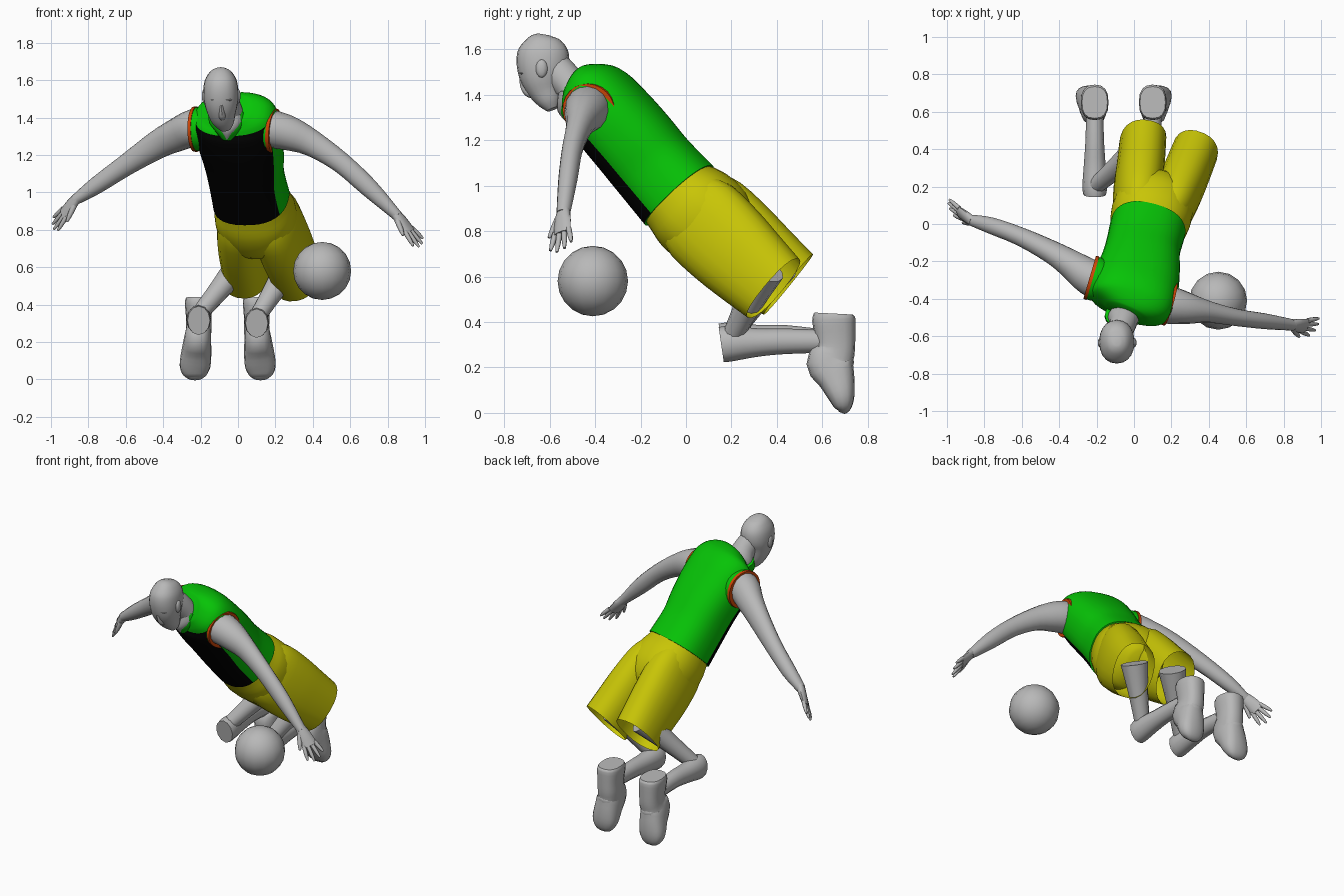
import bpy, bmesh, math
from mathutils import Vector

if "Cube" in bpy.data.objects:
    bpy.data.objects.remove(bpy.data.objects["Cube"])


def material(name, rgb):
    m = bpy.data.materials.new(name)
    m.use_nodes = True
    m.diffuse_color = (*rgb, 1)
    bsdf = next(n for n in m.node_tree.nodes if n.type == 'BSDF_PRINCIPLED')
    bsdf.inputs["Base Color"].default_value = (*rgb, 1)
    return m


GREY = material("grey", (.48, .48, .48))
GREEN = material("green", (.002, .55, .002))
BLACK = material("black", (0, 0, 0))
YELLOW = material("yellow", (.58, .56, .002))
RED = material("orange_red", (.62, .06, .002))

WIDE = Vector((.95, -.28, 0)).normalized()   # across the twisted body
BACK = Vector((.2, .67, .69)).normalized()   # out of the leaning back


def finish(name, bm, mats, rule=None):
    bmesh.ops.recalc_face_normals(bm, faces=bm.faces)
    if rule:
        for i, f in enumerate(bm.faces):
            f.material_index = rule(i)
    me = bpy.data.meshes.new(name)
    bm.to_mesh(me)
    bm.free()
    for m in mats:
        me.materials.append(m)
    me.shade_smooth()
    me.set_sharp_from_angle(angle=math.radians(50))
    ob = bpy.data.objects.new(name, me)
    bpy.context.scene.collection.objects.link(ob)


def smooth_path(rows, steps):
    """Spline through rows of x, y, z, half width, half depth."""
    n, out = len(rows), []
    for i in range(n - 1):
        a, b, c, d = (rows[max(0, min(n - 1, i + k))] for k in (-1, 0, 1, 2))
        for s in range(steps):
            t = s / steps
            out.append([q + .5 * t * (r - p + t * (2*p - 5*q + 4*r - u + t * (3*(q - r) + u - p)))
                        for p, q, r, u in zip(a, b, c, d)])
    return out + [list(rows[-1])]


def loft(name, rows, mats, hint=(1, 0, 0), segs=14, steps=3, power=2, caps=(True, True), rule=None):
    """Skin of elliptical rings along a path; hint gives the width direction."""
    rows = smooth_path(rows, steps)
    pts = [Vector(r[:3]) for r in rows]
    bm, rings = bmesh.new(), []
    for i, r in enumerate(rows):
        t = (pts[min(i + 1, len(pts) - 1)] - pts[max(i - 1, 0)]).normalized()
        d = t.cross(Vector(hint)).normalized()
        w = d.cross(t)
        ring = []
        for k in range(segs):
            a = 2 * math.pi * k / segs
            c, s = (math.copysign(abs(v) ** (2 / power), v) for v in (math.cos(a), math.sin(a)))
            ring.append(bm.verts.new(pts[i] + w * r[3] * c + d * r[4] * s))
        rings.append(ring)
    for p, q in zip(rings, rings[1:]):
        for k in range(segs):
            j = (k + 1) % segs
            bm.faces.new((p[k], p[j], q[j], q[k]))
    for ring, use in zip((rings[0], rings[-1]), caps):
        if use:
            bm.faces.new(ring)
    finish(name, bm, mats, rule)


def ball(name, centre, size, segs=16, rings=10):
    bm = bmesh.new()
    bmesh.ops.create_uvsphere(bm, u_segments=segs, v_segments=rings, radius=1)
    for v in bm.verts:
        v.co = Vector([c + s * p for c, s, p in zip(centre, size, v.co)])
    finish(name, bm, [GREY])


# Jersey: green, with a black front panel of whole rows and columns below the yoke
def jersey_rule(i):
    row, column = divmod(i, 36)
    return 1 if row < 19 and 20 <= column <= 32 else 0


loft("jersey", [(.072, -.03, .957, .203, .195), (.045, -.14, 1.08, .2, .187),
                (.03, -.23, 1.19, .215, .185), (.01, -.32, 1.295, .23, .18),
                (-.01, -.395, 1.385, .23, .165), (-.025, -.445, 1.425, .205, .13),
                (-.04, -.48, 1.445, .11, .085)],
     [GREEN, BLACK], WIDE, segs=36, steps=4, power=2.4, rule=jersey_rule)

# Shorts: hips and two open legs
loft("shorts_hips", [(.068, -.05, .975, .188, .178), (.076, -.02, .945, .198, .19),
                     (.09, .04, .89, .215, .21), (.115, .12, .82, .205, .205),
                     (.13, .18, .77, .15, .165), (.14, .215, .735, .07, .09)],
     [YELLOW], WIDE, segs=28, power=2.3)
for side, rows in (
        ("left", [(.165, .01, .9, .1, .18), (.2, .075, .84, .118, .205), (.245, .185, .735, .128, .202),
                  (.285, .285, .64, .128, .188), (.325, .385, .548, .125, .172)]),
        ("right", [(.005, .035, .915, .105, .18), (.015, .11, .855, .122, .205), (.025, .225, .755, .128, .202),
                   (.037, .335, .66, .125, .188), (.047, .45, .565, .122, .172)])):
    loft("shorts_leg_" + side, rows, [YELLOW], WIDE, segs=22, power=2.3, caps=(True, False))

# Legs and shoes
for side, x, hip, dz in (("left", .1, Vector((.29, .35, .63)), 0),
                         ("right", -.21, Vector((.04, .41, .65)), .015)):
    knee = Vector((x, .2, .33 + dz))
    mid = hip.lerp(knee, .5)
    loft("thigh_" + side, [(*hip, .085, .085), (*mid, .06, .06), (*knee, .045, .045)],
         [GREY], segs=12)
    loft("shin_" + side, [(x, .155, .3 + dz, .06, .078), (x, .2, .305 + dz, .066, .078),
                          (x, .32, .31 + dz, .058, .062), (x, .44, .315 + dz, .05, .056),
                          (x, .62, .315, .045, .05)], [GREY], segs=12)
    toe = math.copysign(.02, x)
    loft("shoe_" + side, [(x, .65, .437, .068, .085), (x, .65, .41, .074, .095),
                          (x, .657, .33, .068, .088), (x, .655, .27, .068, .088),
                          (x + toe * .3, .635, .22, .072, .105), (x + toe * .6, .662, .15, .08, .082),
                          (x + toe, .685, .07, .082, .058), (x + toe, .69, .02, .06, .036),
                          (x + toe, .685, .0, .025, .012)], [GREY], segs=16, power=2.5)


# Arms, armhole trims and hands
def hand(side, wrist, direction, across):
    wrist, d = Vector(wrist), Vector(direction).normalized()
    w = Vector(across)
    w = (w - d * w.dot(d)).normalized()
    loft("palm_" + side, [(*(wrist - d * .02), .03, .026), (*(wrist + d * .04), .042, .023),
                          (*(wrist + d * .11), .046, .016)], [GREY], w, segs=10)
    for i, length in enumerate((.09, .11, .105, .085)):
        o = i - 1.5
        start = wrist + d * .095 + w * o * .024
        end = start + (d + w * o * .16).normalized() * length
        loft(f"finger_{i + 1}_{side}", [(*start, .013, .013), (*start.lerp(end, .6), .012, .011),
                                        (*end, .006, .006)], [GREY], w, segs=8, steps=2)
    start = wrist + d * .02 - w * .025
    end = start + d * .085 - w * .045
    loft("thumb_" + side, [(*start, .018, .016), (*start.lerp(end, .6), .014, .013),
                           (*end, .007, .007)], [GREY], w, segs=8, steps=2)


ARMS = {
    "left": [(.12, -.425, 1.35, .1, .1), (.2, -.435, 1.335, .1, .1),
             (.29, -.452, 1.31, .084, .09), (.4, -.47, 1.26, .058, .07),
             (.55, -.5, 1.16, .046, .056), (.7, -.52, 1.025, .042, .05),
             (.852, -.54, .875, .03, .028)],
    "right": [(-.14, -.325, 1.355, .1, .1), (-.235, -.285, 1.345, .098, .1),
              (-.32, -.225, 1.31, .08, .09), (-.43, -.155, 1.255, .062, .076),
              (-.6, -.07, 1.145, .05, .057), (-.76, -.01, 1.035, .045, .046),
              (-.87, .02, .96, .03, .028)]}
for side, rows in ARMS.items():
    loft("arm_" + side, rows, [GREY], (0, 1, 0), segs=16)
hand("left", (.852, -.54, .875), (.13, -.012, -.165), (.45, .8, .35))
hand("right", (-.87, .02, .96), (-.115, .075, -.14), (-.35, .8, .4))

for side, s, hole in (("left", 1, Vector((.198, -.428, 1.328))),
                      ("right", -1, Vector((-.237, -.285, 1.338)))):
    axis = (WIDE + Vector((0, 0, -.1 if s > 0 else 0))) * s
    loft("armhole_" + side, [(*(hole - axis * .1), .1, .1), (*(hole - axis * .05), .114, .118),
                             (*(hole - axis * .012), .116, .12)],
         [GREEN], BACK, segs=24)
    loft("armhole_trim_" + side, [(*(hole - axis * .018), .12, .124), (*hole, .118, .122)],
         [RED], BACK, segs=24, steps=1)

# Neck showing in a pointed, green edged collar
NECK = [(-.06, -.515, 1.285, .006, .016), (-.058, -.52, 1.33, .048, .045),
        (-.056, -.518, 1.375, .082, .05), (-.055, -.5, 1.42, .085, .072)]
loft("neck", NECK + [(-.06, -.535, 1.47, .072, .075), (-.08, -.585, 1.52, .068, .078)],
     [GREY], segs=16)
loft("collar", [(x, y + .014, z - .006, a + .016, b + .005) for x, y, z, a, b in NECK],
     [GREEN], segs=16)

# Head with face features, looking down
loft("head", [(-.092, -.625, 1.665, .02, .025), (-.092, -.627, 1.648, .055, .068),
              (-.092, -.628, 1.6, .085, .108), (-.092, -.63, 1.54, .094, .116),
              (-.09, -.63, 1.48, .09, .103), (-.085, -.616, 1.42, .074, .08),
              (-.073, -.598, 1.37, .054, .054), (-.066, -.585, 1.337, .028, .028)],
     [GREY], segs=20, power=2.2)
loft("nose", [(-.09, -.722, 1.485, .01, .012), (-.087, -.71, 1.44, .014, .02),
              (-.085, -.69, 1.41, .021, .022), (-.084, -.67, 1.393, .014, .012)], [GREY], segs=8)
ball("brow", (-.09, -.712, 1.495), (.062, .026, .014), 12, 6)
ball("lips", (-.078, -.642, 1.37), (.03, .02, .014), 10, 6)
for side, s in (("left", 1), ("right", -1)):
    ball("ear_" + side, (-.09 + s * .09, -.635, 1.515), (.014, .026, .04), 10, 8)

# Ball beside the left arm
ball("ball", (.45, -.41, .58), (.155, .155, .155))
